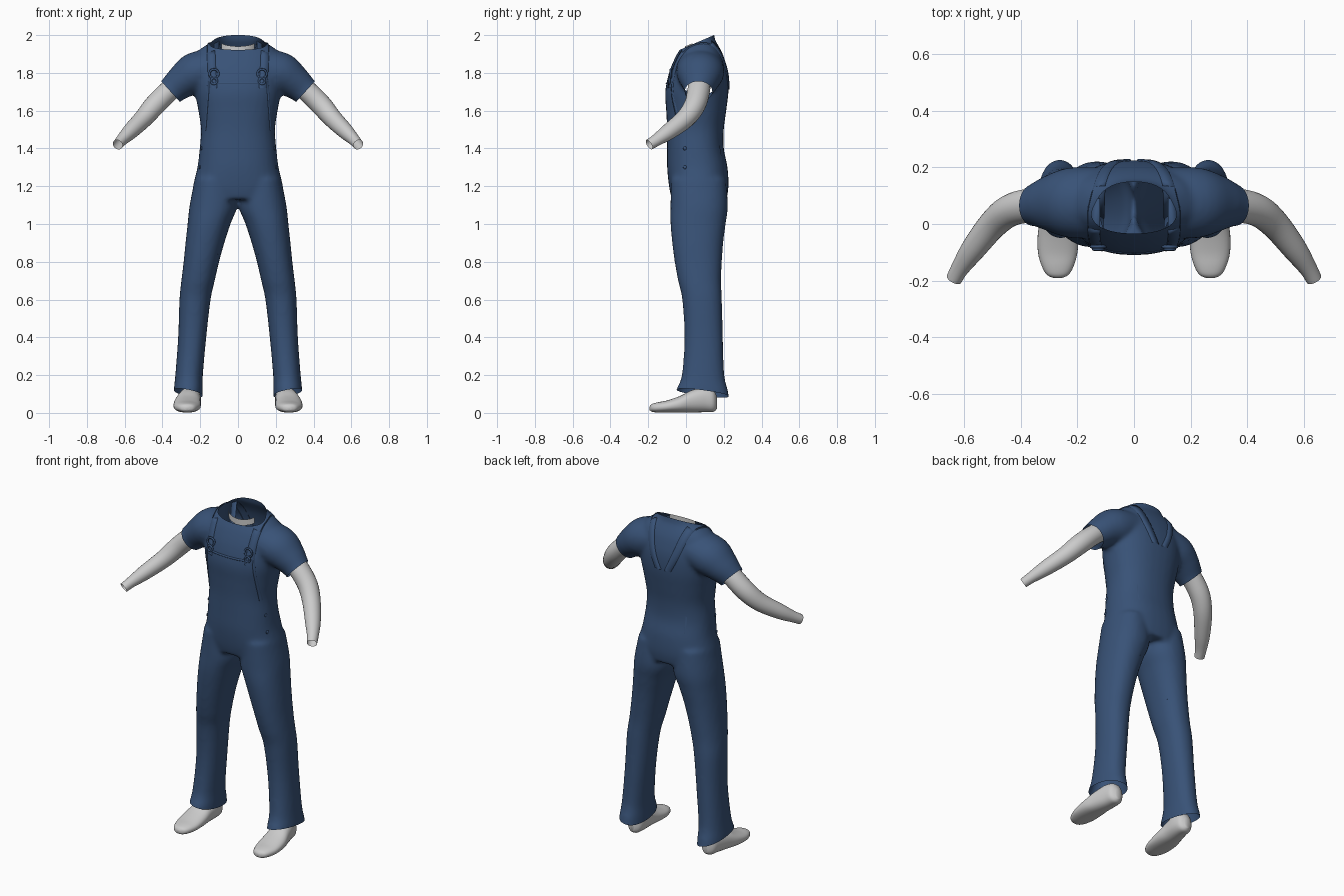
import bpy, bmesh, math
from mathutils import Vector
from mathutils.bvhtree import BVHTree

if "Cube" in bpy.data.objects:
    bpy.data.objects.remove(bpy.data.objects["Cube"])


def material(name, rgb):
    m = bpy.data.materials.new(name)
    m.diffuse_color = (*rgb, 1)
    m.use_nodes = True
    m.node_tree.nodes["Principled BSDF"].inputs["Base Color"].default_value = m.diffuse_color
    return m


BLUE = material("denim blue", (0.04, 0.085, 0.185))
GREY = material("light grey", (0.6, 0.6, 0.6))
X, Y, Z = Vector((1, 0, 0)), Vector((0, 1, 0)), Vector((0, 0, 1))


def smooth_rows(rows, steps):
    """Catmull-Rom interpolation of parameter rows."""
    out = []
    for i in range(len(rows) - 1):
        p = [rows[max(0, min(len(rows) - 1, i + k))] for k in (-1, 0, 1, 2)]
        for s in range(steps):
            t = s / steps
            out.append([0.5 * (2 * b + (c - a) * t + (2 * a - 5 * b + 4 * c - d) * t * t
                               + (3 * b - a - 3 * c + d) * t ** 3) for a, b, c, d in zip(*p)])
    return out + [list(rows[-1])]


def loft(bm, rows, axes=None, power=2.0, n=32, steps=4, caps=(True, True), side=1):
    """Skin rings of (x, y, z, half_u, half_v); axes follow the path when not given."""
    rows = smooth_rows(rows, steps)
    rings = []
    for i, (x, y, z, a, b) in enumerate(rows):
        if axes:
            u, v = axes
        else:
            t = Vector(rows[min(i + 1, len(rows) - 1)][:3]) - Vector(rows[max(i - 1, 0)][:3])
            u = Y.cross(t).normalized()
            v = t.cross(u).normalized()
        ring = []
        for k in range(n):
            c, s = math.cos(math.tau * k / n), math.sin(math.tau * k / n)
            p = (Vector((x, y, z)) + u * a * math.copysign(abs(c) ** (2 / power), c)
                 + v * b * math.copysign(abs(s) ** (2 / power), s))
            p.x *= side
            ring.append(bm.verts.new(p))
        rings.append(ring)
    faces = []
    for r, q in zip(rings, rings[1:]):
        for k in range(n):
            faces.append(bm.faces.new((r[k], r[(k + 1) % n], q[(k + 1) % n], q[k])))
    if caps[0]:
        faces.append(bm.faces.new(rings[0][::-1]))
    if caps[1]:
        faces.append(bm.faces.new(rings[-1]))
    bmesh.ops.recalc_face_normals(bm, faces=faces)


def finish(bm, name, mat):
    me = bpy.data.meshes.new(name)
    bm.to_mesh(me)
    bm.free()
    ob = bpy.data.objects.new(name, me)
    bpy.context.collection.objects.link(ob)
    me.materials.append(mat)
    me.polygons.foreach_set("use_smooth", [True] * len(me.polygons))
    return ob


def upright(rows):
    """(z, x_in, x_out, y_front, y_back) to loft rows."""
    return [((a + b) / 2, (f + k) / 2, z, (b - a) / 2, (k - f) / 2) for z, a, b, f, k in rows]


# Clothing: torso, trouser legs and sleeves fused into one skin
torso = [(1.13, .235, -.075, .215), (1.2, .238, -.09, .225), (1.3, .215, -.10, .22),
         (1.4, .203, -.10, .20), (1.5, .196, -.10, .20), (1.6, .21, -.105, .213),
         (1.7, .228, -.11, .225), (1.8, .235, -.09, .222), (1.88, .225, -.058, .202),
         (1.92, .205, -.035, .185), (1.95, .165, -.018, .168), (1.98, .125, -.01, .153),
         (2.05, .108, -.01, .143)]
leg = [(1.24, .02, .228, -.08, .21), (1.1, .004, .256, -.082, .222), (1.0, .04, .267, -.082, .21),
       (.9, .072, .278, -.073, .197), (.8, .10, .288, -.06, .19), (.7, .123, .30, -.042, .186),
       (.6, .145, .31, -.02, .19), (.4, .168, .317, -.008, .195), (.2, .186, .332, -.022, .203),
       (.12, .187, .34, -.052, .222), (.04, .187, .344, -.06, .235)]
sleeve = [(.12, .075, 1.83, .10, .125), (.225, .075, 1.797, .112, .125), (.30, .072, 1.75, .09, .10),
          (.36, .064, 1.698, .074, .072), (.42, .052, 1.64, .072, .068)]
bm = bmesh.new()
loft(bm, upright([(z, -h, h, f, b) for z, h, f, b in torso]), (X, Y), 2.3)
for s in (1, -1):
    loft(bm, upright(leg), (X, Y), 2.2, side=s)
    loft(bm, sleeve, side=s)
clothes = finish(bm, "overalls_and_shirt", BLUE)
bpy.context.view_layer.objects.active = clothes
mod = clothes.modifiers.new("fuse", "REMESH")
mod.mode, mod.voxel_size, mod.use_smooth_shade = "VOXEL", 0.012, True
bpy.ops.object.modifier_apply(modifier="fuse")
mod = clothes.modifiers.new("soften", "SMOOTH")
mod.factor, mod.iterations = 0.5, 6
bpy.ops.object.modifier_apply(modifier="soften")

# Open the neck, sleeve cuffs and trouser hems
bm = bmesh.new()
bm.from_mesh(clothes.data)


def open_end(test, point, normal):
    faces = [f for f in bm.faces if test(f.calc_center_median())]
    geom = {g for f in faces for g in (*f.verts, *f.edges)}
    bmesh.ops.bisect_plane(bm, geom=list(geom) + faces, plane_co=point,
                           plane_no=Vector(normal).normalized(), clear_outer=True)


open_end(lambda c: c.z > 1.85, (0, -.01, 1.932), (0, -.43, 1))
for s in (1, -1):
    open_end(lambda c: c.z > 1.5 and c.x * s > .25, (s * .358, .06, 1.702), (s * .74, 0, -.67))
    open_end(lambda c: c.z < .4 and c.x * s > 0, (s * .26, .085, .105), (s * .2, -.13, -1))
tree = BVHTree.FromBMesh(bm)
bm.to_mesh(clothes.data)
bm.free()
for p in clothes.data.polygons:
    p.use_smooth = True
    p.material_index = 0


def strip(name, rays, across, width, height=.006):
    """Raised band laid on the clothing along a list of (origin, direction) rays."""
    bm = bmesh.new()
    rows = []
    for o, d in rays:
        row = []
        for k, h in ((-1, -.002), (-.85, height), (.85, height), (1, -.002)):
            hit, nor, _, _ = tree.ray_cast(o + across * (k * width / 2), d)
            if hit is None:
                row = None
                break
            row.append(bm.verts.new(hit - d * h))
        if row:
            rows.append(row)
    for r, q in zip(rows, rows[1:]):
        for k in range(3):
            bm.faces.new((r[k], r[k + 1], q[k + 1], q[k]))
    bmesh.ops.recalc_face_normals(bm, faces=bm.faces)
    return finish(bm, name, BLUE)


# Straps over the shoulders, bib seams, buckles and hip buttons
for s, tag in ((1, "left"), (-1, "right")):
    rays = []
    for i in range(33):
        t = i / 32
        a = .12 + t * (math.pi - .2)
        x = .132 + .012 * math.sin(math.pi * t) - .10 * max(0, t - .45) / .55
        d = Vector((0, math.cos(a), -math.sin(a)))
        rays.append((Vector((s * x, .08, 1.7)) - d * .7, d))
    strip("strap_" + tag, rays, X, .045)
    strip("bib_side_seam_" + tag,
          [(Vector((s * (.155 + .02 * i / 12), -1, 1.76 - .022 * i)), Y) for i in range(13)], X, .012, .004)
    for part, x, z, r in (("ring", .127, 1.795, .024), ("clasp", .127, 1.757, .016)):
        hit = tree.ray_cast(Vector((s * x, -1, z)), Y)[0]
        bpy.ops.mesh.primitive_torus_add(location=hit - Y * .008, rotation=(math.pi / 2, 0, 0),
                                         major_radius=r, minor_radius=.006,
                                         major_segments=20, minor_segments=8)
        ob = bpy.context.object
        ob.name = "buckle_%s_%s" % (part, tag)
        ob.data.materials.append(BLUE)
        bpy.ops.object.shade_smooth()
    for k, z in enumerate((1.4, 1.3)):
        hit = tree.ray_cast(Vector((s, -.005, z)), -X * s)[0]
        bpy.ops.mesh.primitive_uv_sphere_add(segments=12, ring_count=8, radius=.01, location=hit)
        ob = bpy.context.object
        ob.name = "hip_button_%s_%d" % (tag, k + 1)
        ob.scale.x = .6
        ob.data.materials.append(BLUE)
        bpy.ops.object.shade_smooth()
strip("bib_top_seam", [(Vector((-.15 + .0125 * i, -1, 1.745)), Y) for i in range(25)], Z, .01, .004)

# Bare forearms, open at the wrist, and rounded feet
arm = [(.31, .072, 1.75, .056, .058), (.37, .066, 1.70, .056, .06), (.44, .047, 1.63, .056, .057),
       (.50, -.002, 1.56, .05, .052), (.57, -.09, 1.49, .042, .044), (.615, -.155, 1.445, .031, .033),
       (.637, -.195, 1.42, .028, .029)]
foot = [(-.192, .27, .012, .022, .042), (-.18, .27, .038, .014, .055), (-.15, .27, .056, .01, .064),
        (-.10, .27, .07, .01, .074), (-.03, .268, .072, .01, .098), (.03, .262, .064, .01, .128),
        (.10, .252, .056, .012, .145), (.145, .25, .044, .014, .13), (.165, .25, .015, .03, .09)]
for s, tag in ((1, "left"), (-1, "right")):
    bm = bmesh.new()
    loft(bm, arm, n=24, caps=(False, False), side=s)
    finish(bm, "forearm_" + tag, GREY)
    bm = bmesh.new()
    loft(bm, [(x, y, (lo + hi) / 2 - .008, w, (hi - lo) / 2) for y, x, w, lo, hi in foot],
         (X, Z), 2.3, n=28, side=s)
    finish(bm, "foot_" + tag, GREY)

# Narrow neckline edge of the body just inside the collar
bm = bmesh.new()
rows = []
for i in range(17):
    a = math.pi * (1.15 + .7 * i / 16)
    x, y = .098 * math.cos(a), .066 + .07 * math.sin(a)
    z = 1.932 + .43 * (y + .01)
    rows.append([bm.verts.new((x, y, z + h)) for h in (-.03, .006)])
for r, q in zip(rows, rows[1:]):
    bm.faces.new((r[0], q[0], q[1], r[1]))
finish(bm, "neckline_edge", GREY)
